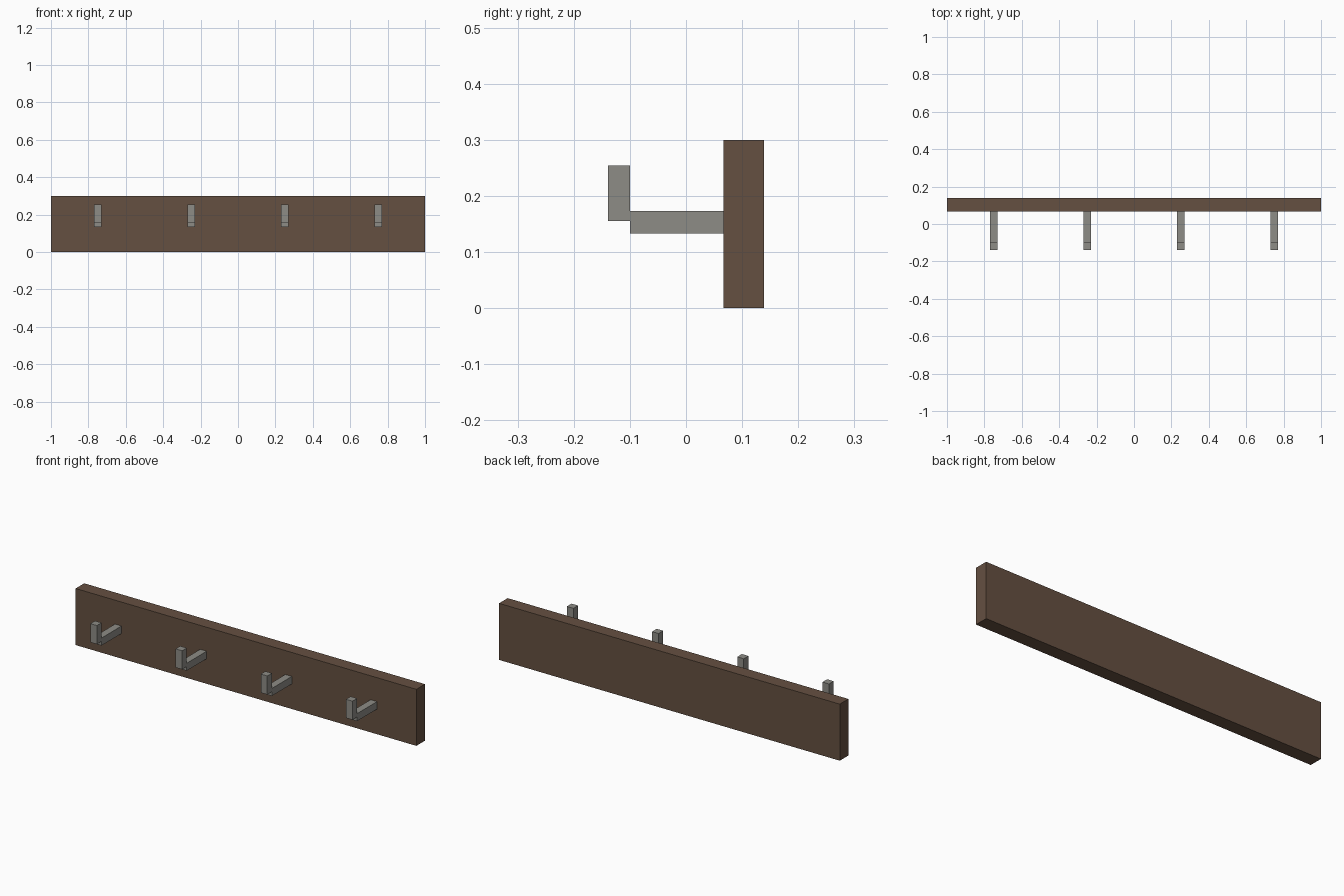
import bpy

if "Cube" in bpy.data.objects:
    bpy.data.objects.remove(bpy.data.objects["Cube"])


def material(name, color):
    mat = bpy.data.materials.new(name)
    mat.diffuse_color = (*color, 1)
    mat.use_nodes = True
    mat.node_tree.nodes["Principled BSDF"].inputs["Base Color"].default_value = mat.diffuse_color
    return mat


def box(name, x, y, z, mat):
    """Box from (min, max) ranges on each axis."""
    ranges = (x, y, z)
    bpy.ops.mesh.primitive_cube_add(size=1, location=[(a + b) / 2 for a, b in ranges])
    obj = bpy.context.object
    obj.name = name
    obj.scale = [b - a for a, b in ranges]
    bpy.ops.object.transform_apply(location=False, rotation=False, scale=True)
    obj.data.materials.append(mat)
    return obj


wood = material("brown_wood", (0.13, 0.08, 0.053))
metal = material("grey_metal", (0.27, 0.265, 0.24))

# Wall board
box("back_board", (-1, 1), (0.067, 0.139), (0, 0.3), wood)

# Four hooks: a horizontal arm with an upright tip at its front end
half = 0.019
for i in range(4):
    cx = -0.75 + 0.5 * i
    x = (cx - half, cx + half)
    box(f"hook_arm_{i + 1}", x, (-0.1, 0.067), (0.133, 0.173), metal)
    box(f"hook_tip_{i + 1}", x, (-0.139, -0.1), (0.155, 0.254), metal)
